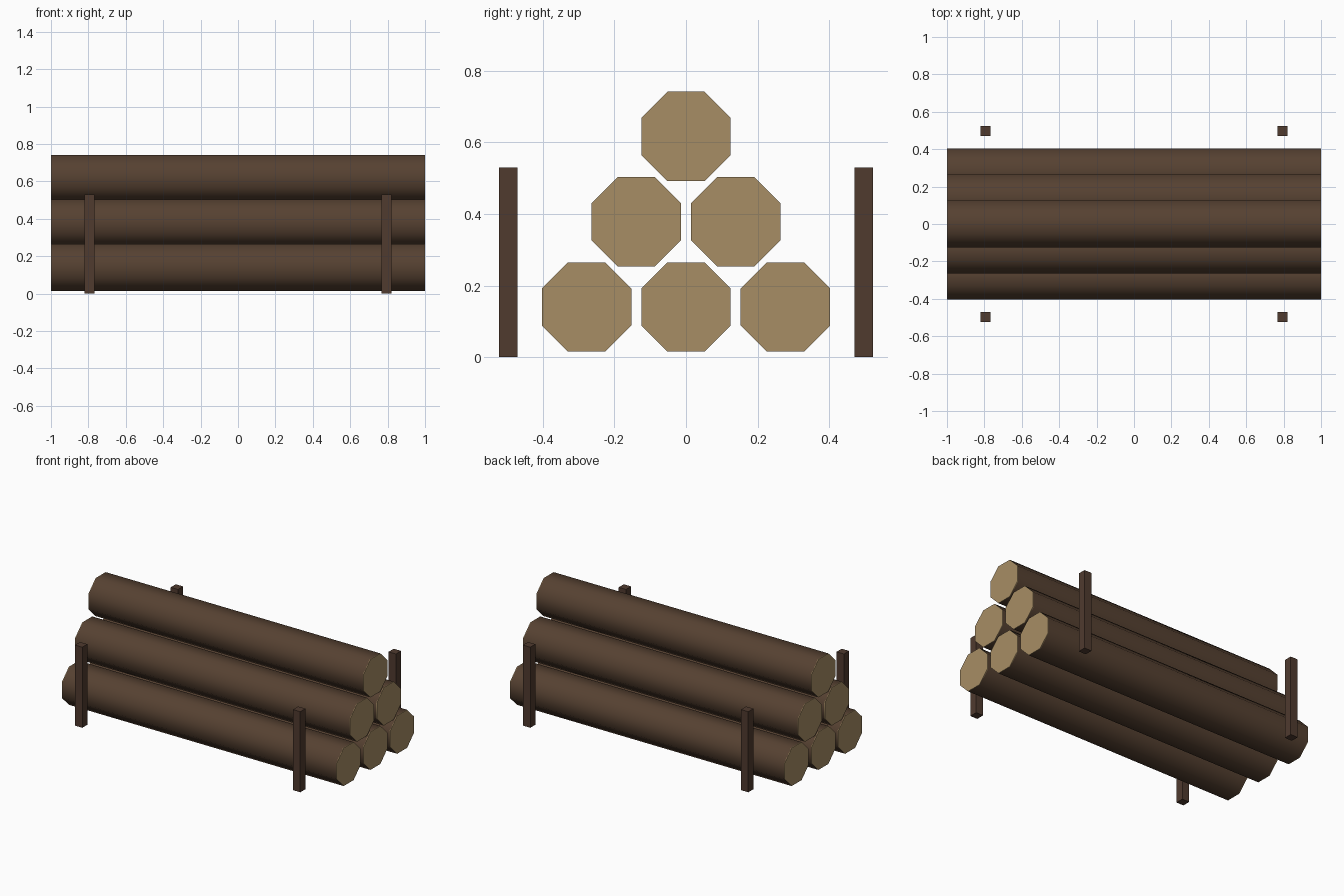
import bpy
import math
from mathutils import Matrix

cube = bpy.data.objects.get("Cube")
if cube:
    bpy.data.objects.remove(cube, do_unlink=True)


def material(name, rgb):
    mat = bpy.data.materials.new(name)
    mat.use_nodes = True
    mat.diffuse_color = (*rgb, 1)
    mat.node_tree.nodes["Principled BSDF"].inputs["Base Color"].default_value = (*rgb, 1)
    return mat


bark = material("brown bark", (0.093, 0.053, 0.031))
cut_wood = material("pale cut wood", (0.39, 0.27, 0.13))
post_wood = material("dark post wood", (0.08, 0.043, 0.028))

APOTHEM = 0.125
HALF_LENGTH = 1.0
CAP = 0.004


def octagon(name, x, y, z, length, mat):
    """Octagonal prism along x with flat top and bottom."""
    bpy.ops.mesh.primitive_cylinder_add(
        vertices=8, radius=APOTHEM / math.cos(math.pi / 8), depth=length)
    obj = bpy.context.object
    obj.name = name
    obj.data.transform(Matrix.Rotation(math.pi / 2, 4, "Y")
                       @ Matrix.Rotation(math.pi / 8, 4, "Z"))
    obj.location = (x, y, z)
    obj.data.materials.append(mat)
    bpy.ops.object.shade_smooth_by_angle(angle=math.radians(60))
    return obj


# Logs stacked in three rows, each with a pale cut face at both ends
for row in range(3):
    count = 3 - row
    z = 0.14 + 0.2385 * row
    for i in range(count):
        y = (i - (count - 1) / 2) * 0.278
        tag = f"{row + 1}_{i + 1}"
        octagon(f"log_{tag}", 0, y, z, 2 * (HALF_LENGTH - CAP), bark)
        for side, end in ((1, "left"), (-1, "right")):
            octagon(f"log_end_{end}_{tag}", side * (HALF_LENGTH - CAP / 2), y, z, CAP, cut_wood)

# Four upright posts holding the stack
for sx, end in ((1, "left"), (-1, "right")):
    for sy, face in ((-1, "front"), (1, "back")):
        bpy.ops.mesh.primitive_cube_add(size=1, location=(sx * 0.793, sy * 0.497, 0.265))
        post = bpy.context.object
        post.name = f"post_{face}_{end}"
        post.data.transform(Matrix.Diagonal((0.053, 0.053, 0.53, 1)))
        post.data.materials.append(post_wood)
